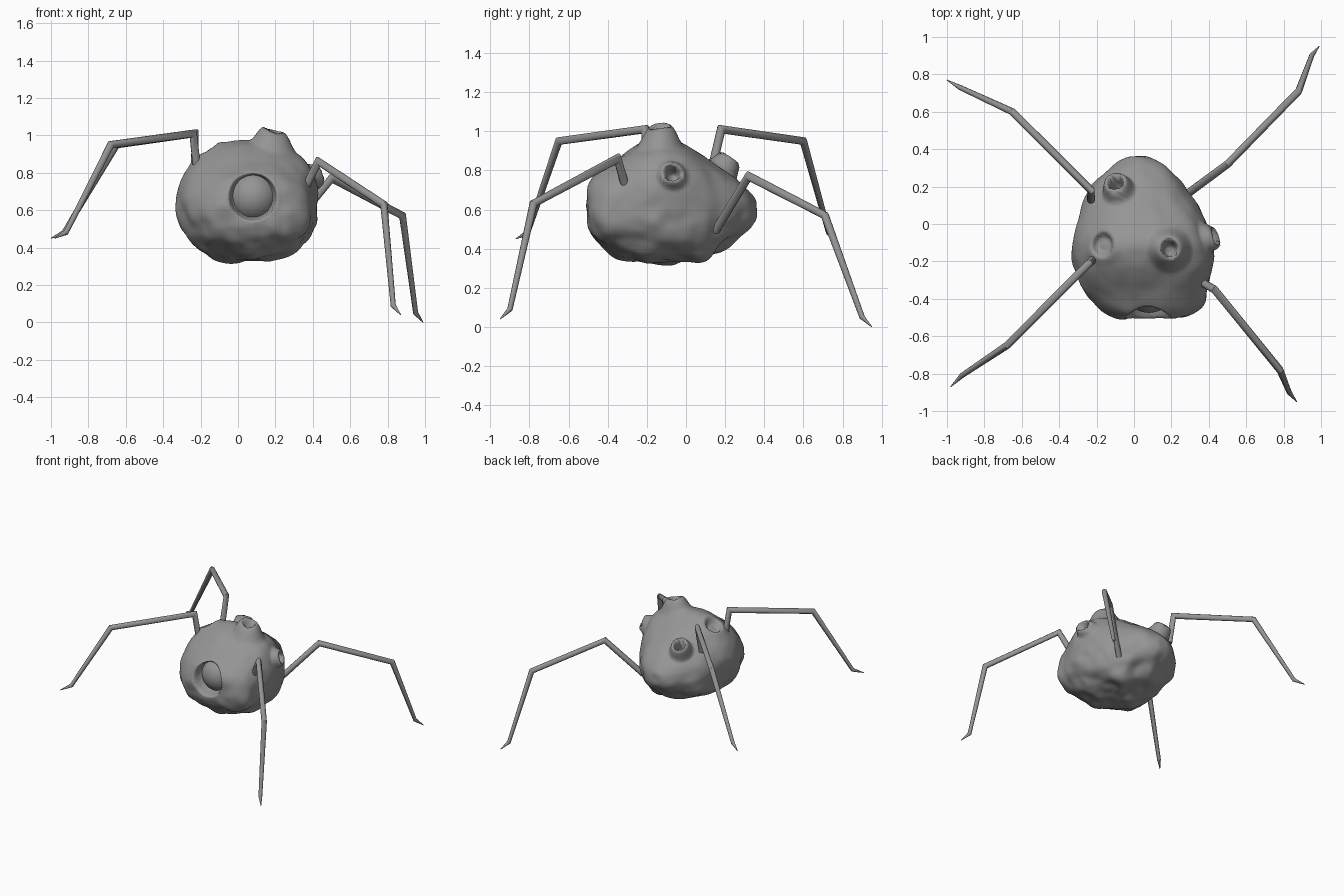
import bpy, bmesh, math
from mathutils import Vector, noise

cube = bpy.data.objects.get("Cube")
if cube:
    bpy.data.objects.remove(cube, do_unlink=True)

grey = bpy.data.materials.new("stone grey")
grey.use_nodes = True
grey.diffuse_color = (0.3, 0.3, 0.3, 1)
grey.node_tree.nodes["Principled BSDF"].inputs["Base Color"].default_value = grey.diffuse_color


def link(name, data):
    ob = bpy.data.objects.new(name, data)
    bpy.context.collection.objects.link(ob)
    return ob


def finish(ob):
    ob.data.materials.append(grey)
    for p in ob.data.polygons:
        p.use_smooth = True


def smooth(a, b, x):
    t = max(0.0, min(1.0, (x - a) / (b - a)))
    return t * t * (3 - 2 * t)


def soft_power(value, power):
    return math.copysign(abs(value) ** power, value)


# Body stations from front to back: y, x min, x max, z min, z max
STATIONS = [
    (-0.51, -0.02, 0.23, 0.54, 0.71), (-0.495, -0.11, 0.29, 0.48, 0.75),
    (-0.45, -0.20, 0.36, 0.41, 0.80), (-0.35, -0.28, 0.40, 0.36, 0.86),
    (-0.22, -0.33, 0.43, 0.32, 0.96), (-0.10, -0.34, 0.43, 0.315, 0.99),
    (0.03, -0.30, 0.39, 0.34, 0.92), (0.15, -0.28, 0.31, 0.37, 0.83),
    (0.25, -0.20, 0.24, 0.44, 0.76), (0.32, -0.12, 0.17, 0.50, 0.70),
    (0.36, -0.04, 0.09, 0.56, 0.65),
]
SEGS = 28
bm = bmesh.new()
rings = []
for y, x0, x1, z0, z1 in STATIONS:
    ring = []
    for i in range(SEGS):
        # The left flank is a little squarer than the right one
        ca, sa = math.cos(math.tau * i / SEGS), math.sin(math.tau * i / SEGS)
        power = 0.82 if ca > 0 else 1.0
        ring.append(bm.verts.new(((x0 + x1) / 2 + (x1 - x0) / 2 * soft_power(ca, power), y,
                                  (z0 + z1) / 2 + (z1 - z0) / 2 * soft_power(sa, power))))
    rings.append(ring)
for r, s in zip(rings, rings[1:]):
    for i in range(SEGS):
        j = (i + 1) % SEGS
        bm.faces.new((r[i], r[j], s[j], s[i]))
for ring in (rings[0], rings[-1]):
    hub = bm.verts.new(sum((v.co for v in ring), Vector()) / SEGS)
    for i in range(SEGS):
        bm.faces.new((ring[i], ring[(i + 1) % SEGS], hub))
bmesh.ops.recalc_face_normals(bm, faces=bm.faces)
base_mesh = bpy.data.meshes.new("body_base")
bm.to_mesh(base_mesh)
bm.free()
base = link("body_base", base_mesh)
base.modifiers.new("Subdivide", "SUBSURF").levels = 3
depsgraph = bpy.context.evaluated_depsgraph_get()
mesh = bpy.data.meshes.new_from_object(base.evaluated_get(depsgraph))
bpy.data.objects.remove(base, do_unlink=True)

# Vents and craters: centre, axis, hole radius, rim radius, skirt radius, height, depth
VENTS = [
    ((0.19, -0.135, 0.96), (0.03, 0.05, 1), 0.045, 0.055, 0.13, 0.075, 0.06),
    ((-0.08, 0.175, 0.78), (-0.2, 0.5, 0.8), 0.042, 0.055, 0.095, 0.085, 0.07),
    ((0.37, -0.07, 0.77), (0.9, 0, 0.25), 0.042, 0.052, 0.085, 0.05, 0.07),
    ((-0.17, -0.11, 0.92), (-0.25, 0, 1), 0.065, 0.07, 0.13, 0.01, 0.045),
]
# Lumps: centre, radius, height
LUMPS = [
    ((0.18, 0.09, 0.37), 0.12, 0.045), ((-0.09, -0.15, 0.34), 0.11, 0.015),
    ((0.28, -0.20, 0.36), 0.12, 0.015), ((-0.28, -0.20, 0.55), 0.12, 0.015),
]
EYE = Vector((0.08, -0.50, 0.67))

# Lumpy surface, vents and the eye socket pushed into the body
normals = [v.normal.copy() for v in mesh.vertices]
coords = [v.co.copy() for v in mesh.vertices]
for v, co, n in zip(mesh.vertices, coords, normals):
    off = Vector()
    low = smooth(0.75, 0.4, co.z)
    rough = noise.noise(co * 6) * 0.016 + noise.noise(co * 12) * 0.008
    off += n * rough * (0.5 + low)
    for c, rad, h in LUMPS:
        off += n * h * (1 - smooth(0, rad, (co - Vector(c)).length))
    for c, axis, hole, rim, skirt, h, depth in VENTS:
        axis = Vector(axis).normalized()
        d = co - Vector(c)
        along = d.dot(axis)
        dist = (d - axis * along).length
        if abs(along) < 0.2 and dist < skirt and n.dot(axis) > 0:
            raise_by = h * (1 - smooth(rim, skirt, dist))
            sink = (h + depth) * (1 - smooth(hole * 0.55, hole * 1.1, dist))
            off += axis * (raise_by - sink)
    side = math.hypot(co.x - EYE.x, co.z - EYE.z)
    if co.y < -0.3 and side < 0.16:
        off.y += 0.09 * (1 - smooth(0.105, 0.13, side))
    v.co = co + off
body = link("body", mesh)
finish(body)

# Eyeball resting in its socket
bpy.ops.mesh.primitive_uv_sphere_add(segments=40, ring_count=24, radius=0.135,
                                     location=(EYE.x, -0.34, EYE.z))
eye = bpy.context.object
eye.name = "eyeball"
finish(eye)

# Jointed legs: root, knee, shin joint, ankle, claw tip
LEGS = {
    "front_right_leg": [(-0.22, -0.19, 0.83), (-0.24, -0.21, 1.01), (-0.68, -0.65, 0.95),
                        (-0.92, -0.81, 0.48), (-0.98, -0.87, 0.45)],
    "back_right_leg": [(-0.23, 0.13, 0.80), (-0.23, 0.18, 1.01), (-0.65, 0.60, 0.95),
                       (-0.93, 0.73, 0.48), (-1.0, 0.77, 0.45)],
    "front_left_leg": [(0.36, -0.31, 0.72), (0.43, -0.35, 0.86), (0.78, -0.78, 0.63),
                       (0.83, -0.90, 0.09), (0.87, -0.95, 0.04)],
    "back_left_leg": [(0.27, 0.15, 0.49), (0.50, 0.32, 0.77), (0.88, 0.71, 0.57),
                      (0.95, 0.90, 0.05), (0.99, 0.95, 0.0)],
}
RADII = (0.022, 0.021, 0.02, 0.014, 0.002)
for name, path in LEGS.items():
    bm = bmesh.new()
    pts = [Vector(p) for p in path]
    prev = None
    for i, p in enumerate(pts):
        # Ring lies on the bisecting plane of each joint
        a = (p - pts[i - 1]).normalized() if i else (pts[1] - p).normalized()
        b = (pts[i + 1] - p).normalized() if i < len(pts) - 1 else a
        t = (a + b).normalized()
        out = Vector((p.x, p.y, 0)).normalized()
        flat = Vector((-out.y, out.x, 0))
        u = t.cross(flat).normalized() / max(0.6, t.dot(a))
        ring = [bm.verts.new(p + RADII[i] * (flat * math.cos(math.tau * k / 10)
                                             + u * math.sin(math.tau * k / 10)))
                for k in range(10)]
        if prev:
            for k in range(10):
                m = (k + 1) % 10
                bm.faces.new((prev[k], prev[m], ring[m], ring[k]))
        else:
            bm.faces.new(ring)
        prev = ring
    bm.faces.new(prev)
    bmesh.ops.recalc_face_normals(bm, faces=bm.faces)
    leg_mesh = bpy.data.meshes.new(name)
    bm.to_mesh(leg_mesh)
    bm.free()
    leg = link(name, leg_mesh)
    finish(leg)
    bpy.ops.object.select_all(action="DESELECT")
    bpy.context.view_layer.objects.active = leg
    leg.select_set(True)
    bpy.ops.object.shade_smooth_by_angle(angle=math.radians(40))
